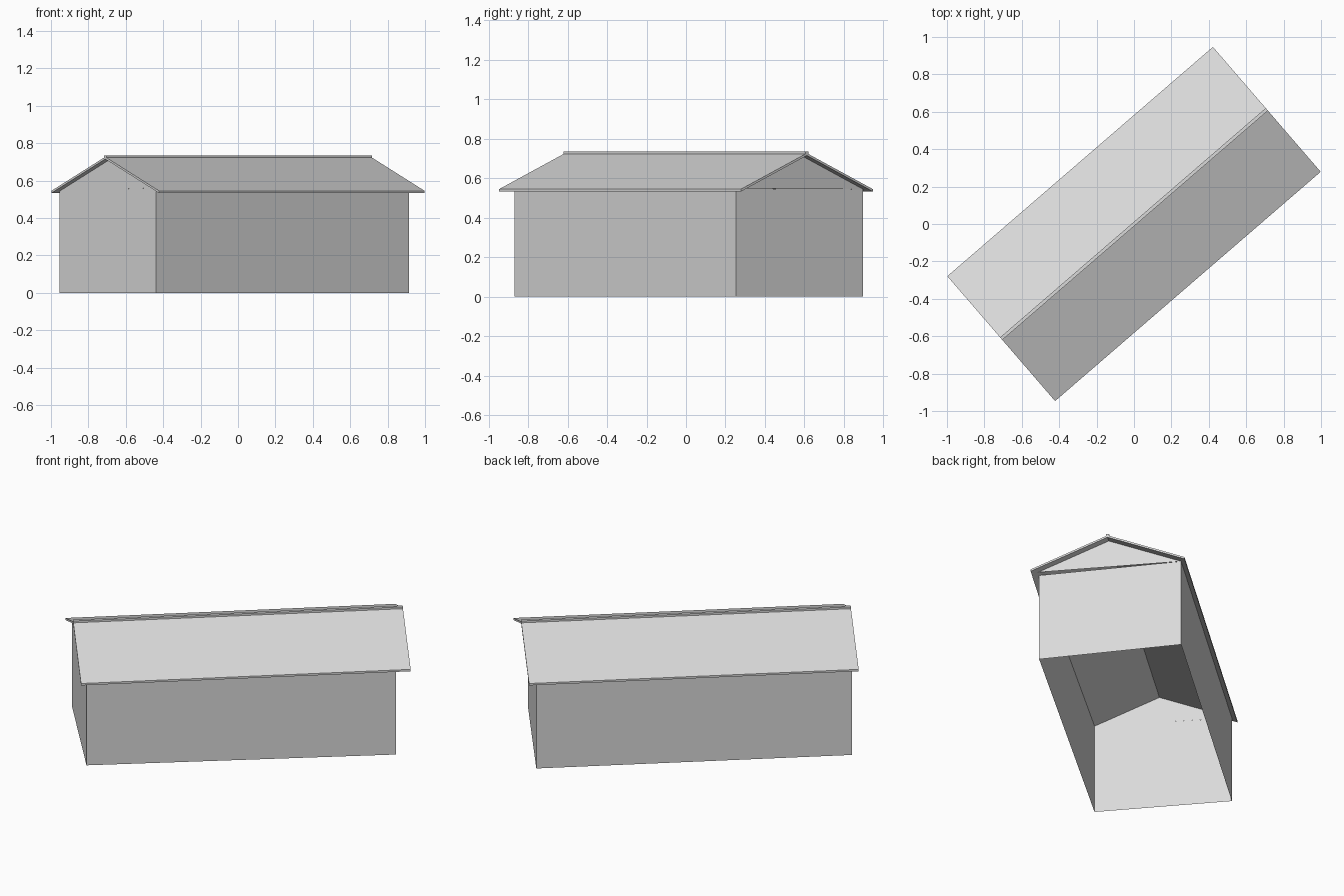
import bpy
import bmesh
import math

if "Cube" in bpy.data.objects:
    bpy.data.objects.remove(bpy.data.objects["Cube"])

TURN = math.radians(40.8)        # the long axis runs diagonally
HALF_LEN, HALF_WID = 0.938, 0.441
UNDER_APEX, SLOPE, THICK = 0.715, 0.4127, 0.012

grey = bpy.data.materials.new("light_grey")
grey.use_nodes = True
colour = (0.7, 0.7, 0.7, 1)
grey.diffuse_color = colour
grey.node_tree.nodes["Principled BSDF"].inputs["Base Color"].default_value = colour


def under(v):
    """Height of the roof underside at a distance from the ridge."""
    return UNDER_APEX - SLOPE * abs(v)


def finish(name, bm):
    bmesh.ops.recalc_face_normals(bm, faces=bm.faces)
    mesh = bpy.data.meshes.new(name)
    bm.to_mesh(mesh)
    bm.free()
    mesh.materials.append(grey)
    obj = bpy.data.objects.new(name, mesh)
    obj.rotation_euler.z = TURN
    bpy.context.collection.objects.link(obj)


def prism(name, profile):
    """Extrude a cross-section (across, up) along the building."""
    bm = bmesh.new()
    face = bm.faces.new([bm.verts.new((-HALF_LEN, v, z)) for v, z in profile])
    new = bmesh.ops.extrude_face_region(bm, geom=[face])["geom"]
    verts = [g for g in new if isinstance(g, bmesh.types.BMVert)]
    bmesh.ops.translate(bm, verts=verts, vec=(2 * HALF_LEN, 0, 0))
    finish(name, bm)


# Open-bottomed walls on a slightly skewed footprint
corners = [(-0.90, -0.372), (0.858, -0.405), (0.894, 0.415), (-0.902, 0.415)]
bm = bmesh.new()
low = [bm.verts.new((u, v, 0)) for u, v in corners]
high = [bm.verts.new((u, v, under(v))) for u, v in corners]
for i in range(4):
    j = (i + 1) % 4
    bm.faces.new((low[i], low[j], high[j], high[i]))
finish("walls", bm)

# Gable triangles closing the ends under the roof
for name, u, right, left in (("front_gable", -0.901, -0.372, 0.415),
                             ("back_gable", 0.894, -0.405, 0.415)):
    bm = bmesh.new()
    bm.faces.new([bm.verts.new((u, v, under(v))) for v in (right, left, 0)])
    finish(name, bm)

# Two thin roof slopes
for name, side in (("left_roof_slope", -1), ("right_roof_slope", 1)):
    eave = side * HALF_WID
    prism(name, [(0, UNDER_APEX), (eave, under(eave)),
                 (eave, under(eave) + THICK), (0, UNDER_APEX + THICK)])

# Narrow cap along the ridge
prism("ridge_cap", [(-0.009, 0.718), (0.009, 0.718), (0.009, 0.735), (-0.009, 0.735)])
